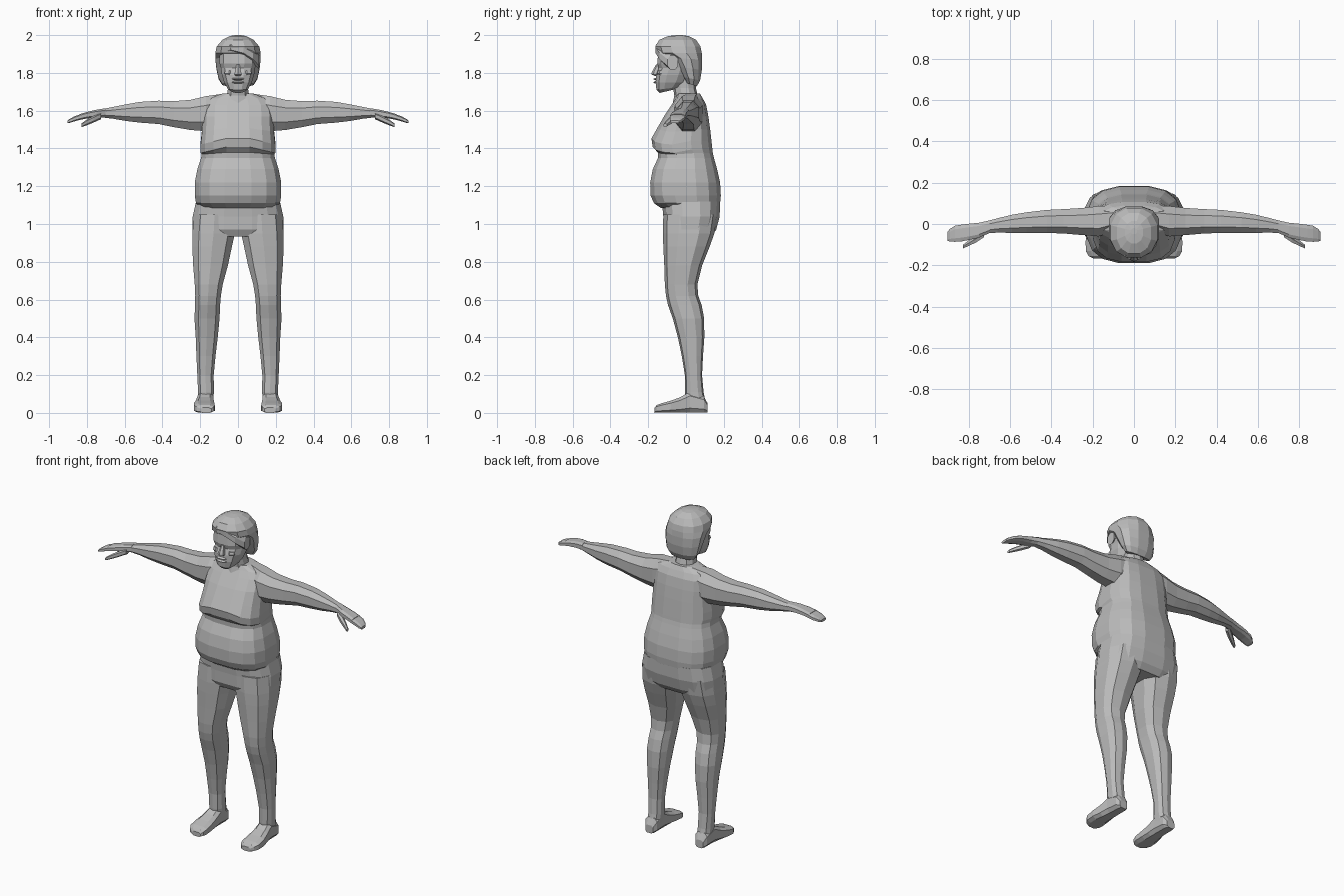
import bpy, bmesh, math
from mathutils import Vector

skin = bpy.data.materials.new("plain grey")
skin.diffuse_color = (0.5, 0.5, 0.5, 1)


def loft(name, rings, mirror=False):
    """Skin a stack of equal-sized point rings into a closed flat-shaded solid."""
    bm = bmesh.new()
    loops = [[bm.verts.new(p) for p in r] for r in rings]
    n = len(loops[0])
    for a, b in zip(loops, loops[1:]):
        for i in range(n):
            bm.faces.new((a[i], a[(i + 1) % n], b[(i + 1) % n], b[i]))
    bm.faces.new(loops[0][::-1])
    bm.faces.new(loops[-1])
    bmesh.ops.recalc_face_normals(bm, faces=bm.faces)
    me = bpy.data.meshes.new(name)
    bm.to_mesh(me)
    bm.free()
    me.materials.append(skin)
    ob = bpy.data.objects.new(name, me)
    bpy.context.collection.objects.link(ob)
    if mirror:
        ob.modifiers.new("mirror", 'MIRROR').use_mirror_merge = False
    return ob


def oval(n, power):
    """Unit superellipse, power below 1 is boxier."""
    for i in range(n):
        a = 2 * math.pi * (i + 0.5) / n
        c, s = math.cos(a), math.sin(a)
        yield math.copysign(abs(c) ** power, c), math.copysign(abs(s) ** power, s)


def level(z, x0, x1, y0, y1, n=10, power=0.8, tilt=0.0):
    """Horizontal ring spanning x0..x1 and y0..y1; tilt raises the back."""
    cx, cy, rx, ry = (x0 + x1) / 2, (y0 + y1) / 2, (x1 - x0) / 2, (y1 - y0) / 2
    return [(cx + rx * c, cy + ry * s, z + tilt * s) for c, s in oval(n, power)]


def upright(x, y0, y1, z0, z1, n=8, power=0.85):
    """Ring across the x axis."""
    cy, cz, ry, rz = (y0 + y1) / 2, (z0 + z1) / 2, (y1 - y0) / 2, (z1 - z0) / 2
    return [(x, cy + ry * c, cz + rz * s) for c, s in oval(n, power)]


def across(y, x0, x1, z0, z1, n=8, power=0.75):
    """Ring across the y axis."""
    return [(a, y, b) for _, a, b in
            [(0, p[1], p[2]) for p in upright(0, x0, x1, z0, z1, n, power)]]


# Chest, waist and belly: z, half width, front, back, bust amount
torso = []
for z, w, f, b, bust in [
        (1.085, 0.20, -0.135, 0.175, 0), (1.11, 0.225, -0.172, 0.183, 0),
        (1.15, 0.232, -0.19, 0.187, 0), (1.22, 0.232, -0.192, 0.183, 0),
        (1.29, 0.218, -0.178, 0.167, 0), (1.35, 0.198, -0.15, 0.15, 0),
        (1.375, 0.195, -0.152, 0.144, 0.3), (1.395, 0.2, -0.18, 0.142, 1),
        (1.44, 0.2, -0.187, 0.137, 1), (1.50, 0.193, -0.155, 0.13, 0.6),
        (1.57, 0.19, -0.118, 0.12, 0), (1.63, 0.185, -0.078, 0.108, 0),
        (1.665, 0.16, -0.055, 0.09, 0), (1.69, 0.085, -0.045, 0.075, 0)]:
    ring = []
    for x, y, zz in level(z, -w, w, f, b, 16, 0.72):
        if y < 0 and bust:
            side = abs(x) / w
            zz += bust * (0.028 * (1 - side) - 0.02 * side)   # lower edge sags outward
            y += bust * (0.022 * max(0, 1 - 3 * side))        # hollow between
        ring.append((x, y, zz))
    torso.append(ring)
loft("torso", torso)

# Hips and seat
loft("hips", [level(z, -w, w, f, b, 16, 0.72) for z, w, f, b in [
    (0.935, 0.225, -0.10, 0.135), (0.97, 0.243, -0.12, 0.162),
    (1.04, 0.243, -0.122, 0.18), (1.12, 0.225, -0.13, 0.183)]])

# Legs: z, inner x, outer x, front, back
loft("leg", [level(z, a, b, f, k, 10, 0.78) for z, a, b, f, k in [
    (1.05, 0.012, 0.236, -0.12, 0.165), (0.95, 0.012, 0.246, -0.122, 0.15),
    (0.88, 0.028, 0.246, -0.12, 0.125), (0.78, 0.05, 0.241, -0.115, 0.085),
    (0.68, 0.078, 0.232, -0.112, 0.06), (0.62, 0.088, 0.229, -0.106, 0.065),
    (0.57, 0.092, 0.23, -0.095, 0.083), (0.50, 0.095, 0.233, -0.07, 0.096),
    (0.40, 0.105, 0.226, -0.043, 0.097), (0.30, 0.117, 0.222, -0.022, 0.09),
    (0.20, 0.127, 0.217, -0.006, 0.085), (0.11, 0.126, 0.213, -0.005, 0.093),
    (0.05, 0.13, 0.212, 0.0, 0.105)]], True)

# Feet from heel to toe: y, inner x, outer x, top
loft("foot", [across(y, a, b, 0, t, 8, 0.6) for y, a, b, t in [
    (0.115, 0.145, 0.2, 0.05), (0.095, 0.13, 0.213, 0.09), (0.02, 0.128, 0.216, 0.115),
    (-0.03, 0.126, 0.225, 0.085), (-0.08, 0.122, 0.236, 0.066),
    (-0.13, 0.12, 0.236, 0.052), (-0.155, 0.126, 0.222, 0.042), (-0.166, 0.14, 0.2, 0.028)]], True)

# Arms: x, front, back, bottom, top
loft("arm", [upright(*r) for r in [
    (0.08, -0.03, 0.09, 1.52, 1.695), (0.17, -0.065, 0.092, 1.485, 1.683),
    (0.25, -0.058, 0.082, 1.492, 1.663), (0.34, -0.05, 0.076, 1.508, 1.655),
    (0.42, -0.047, 0.072, 1.525, 1.657), (0.52, -0.046, 0.06, 1.533, 1.65),
    (0.59, -0.046, 0.048, 1.542, 1.637), (0.66, -0.044, 0.03, 1.555, 1.622),
    (0.72, -0.048, 0.014, 1.563, 1.61)]], True)

# Hands: palm, finger block and thumb
loft("palm", [upright(*r, power=0.65) for r in [
    (0.70, -0.046, 0.018, 1.565, 1.614), (0.75, -0.068, 0.008, 1.562, 1.606),
    (0.80, -0.08, 0.003, 1.558, 1.594), (0.84, -0.086, -0.002, 1.55, 1.582)]], True)
loft("fingers", [upright(*r, power=0.65) for r in [
    (0.83, -0.086, -0.001, 1.553, 1.583), (0.865, -0.088, -0.006, 1.543, 1.571),
    (0.89, -0.087, -0.022, 1.535, 1.558), (0.902, -0.082, -0.036, 1.533, 1.549)]], True)
loft("thumb", [upright(*r, n=6) for r in [
    (0.725, -0.066, -0.025, 1.555, 1.59), (0.765, -0.092, -0.052, 1.537, 1.572),
    (0.80, -0.108, -0.078, 1.523, 1.553), (0.828, -0.12, -0.1, 1.513, 1.533)]], True)

# Neck
loft("neck", [level(z, -w, w, f, b, 10, 0.9) for z, w, f, b in [
    (1.64, 0.07, -0.07, 0.06), (1.68, 0.062, -0.062, 0.062),
    (1.72, 0.055, -0.068, 0.052), (1.79, 0.055, -0.08, 0.05)]])

# Face from chin to forehead
loft("face", [level(z, -w, w, f, b, 12, 0.8, t) for z, w, f, b, t in [
    (1.702, 0.032, -0.14, -0.07, 0.008), (1.718, 0.056, -0.158, -0.03, 0.008),
    (1.75, 0.075, -0.163, 0.0, 0.0), (1.79, 0.088, -0.16, 0.02, 0), (1.825, 0.093, -0.147, 0.03, 0),
    (1.85, 0.1, -0.155, 0.03, 0), (1.92, 0.1, -0.148, 0.03, 0)]])
loft("nose", [level(z, -w, w, f, -0.13, 6) for z, w, f in [
    (1.784, 0.015, -0.165), (1.792, 0.022, -0.183), (1.805, 0.018, -0.181), (1.845, 0.009, -0.158)]])
for lip, z in (("upper_lip", 1.768), ("lower_lip", 1.75)):
    loft(lip, [level(z + d, -w, w, f, -0.14, 8) for d, w, f in [
        (-0.007, 0.022, -0.162), (0, 0.034, -0.176), (0.006, 0.028, -0.164)]])
loft("cheek", [level(z, a, b, f, -0.10, 6) for z, a, b, f in [
    (1.775, 0.03, 0.06, -0.14), (1.797, 0.022, 0.074, -0.154), (1.812, 0.025, 0.072, -0.148)]], True)

# Hair cap, leaving the face open
loft("hair", [level(z, -w, w, f, b, 12, 0.88, t) for z, w, f, b, t in [
    (1.738, 0.085, 0.0, 0.058, -0.01), (1.77, 0.106, -0.02, 0.076, -0.01),
    (1.825, 0.118, -0.055, 0.086, -0.01), (1.875, 0.124, -0.09, 0.088, -0.005),
    (1.905, 0.124, -0.155, 0.087, 0), (1.94, 0.116, -0.166, 0.08, 0),
    (1.975, 0.085, -0.145, 0.056, 0), (1.995, 0.045, -0.095, 0.015, 0), (2.0, 0.015, -0.05, -0.02, 0)]])
# Fringe swept down to one side
loft("fringe", [upright(x, f, -0.04, z - h, z + h, 8) for x, f, z, h in [
    (-0.09, -0.12, 1.915, 0.025), (-0.04, -0.163, 1.935, 0.03), (0.03, -0.165, 1.92, 0.035),
    (0.08, -0.145, 1.89, 0.04), (0.112, -0.10, 1.855, 0.04)]])
